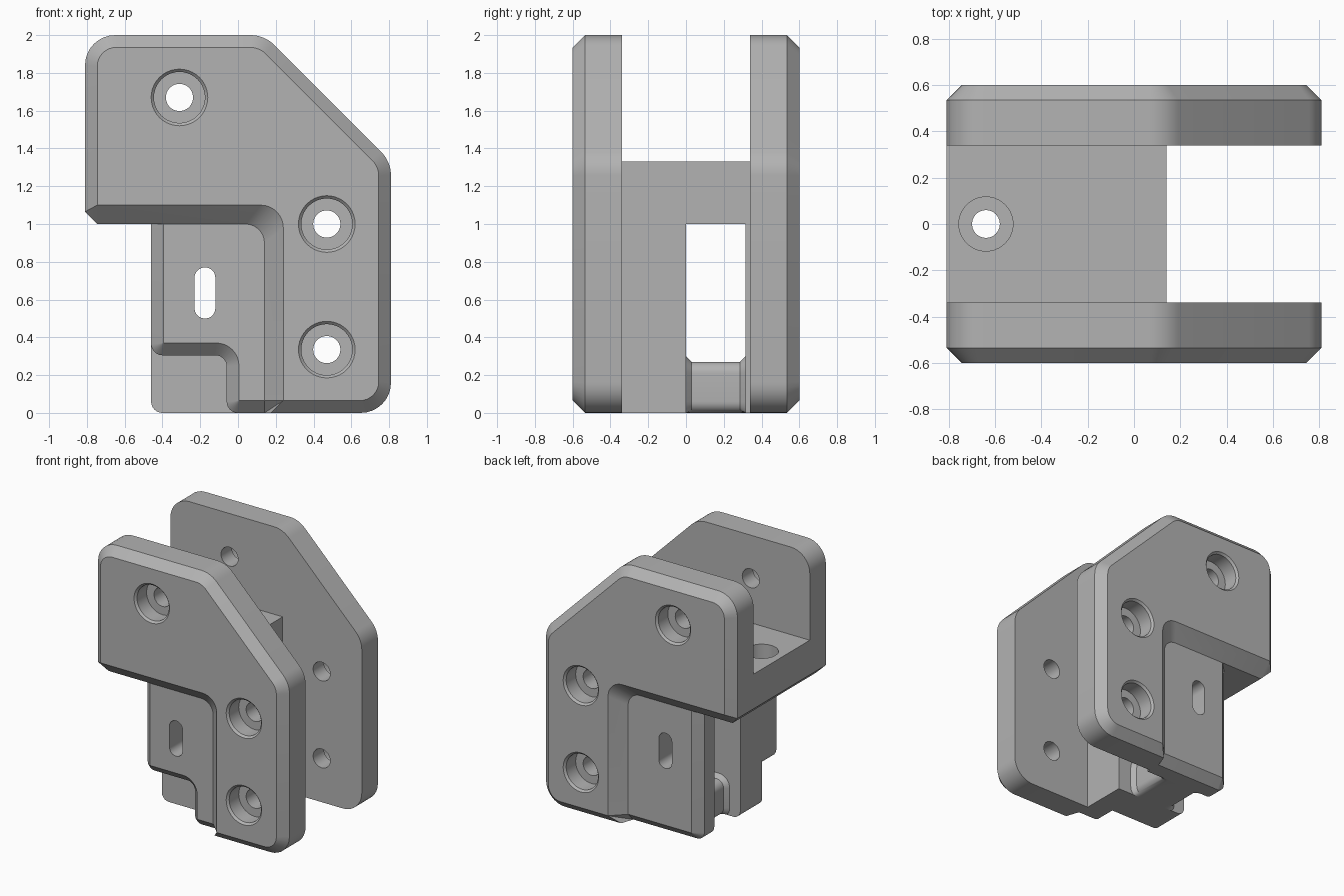
import bpy, bmesh, math
from mathutils import Vector

old = bpy.data.objects.get("Cube")
if old:
    bpy.data.objects.remove(old)

grey = bpy.data.materials.new("plain_grey")
grey.use_nodes = True
grey.diffuse_color = (0.45, 0.45, 0.45, 1)
grey.node_tree.nodes["Principled BSDF"].inputs["Base Color"].default_value = (0.45, 0.45, 0.45, 1)

BEVEL = 0.065   # outer edge chamfer
STEP = 0.5      # panel face distance from the centre
FACE = 0.6      # plate face distance from the centre
INNER = 0.34    # inner plate face
GAP = 0.315     # far side of the slot


def outline(corners, steps=8):
    """Corners (x, z, radius, depth) to rounded outline points (x, z, depth)."""
    pts = []
    for i, (x, z, r, d) in enumerate(corners):
        if r == 0:
            pts.append((x, z, d))
            continue
        c = Vector((x, z))
        a = (Vector(corners[i - 1][:2]) - c).normalized()
        b = (Vector(corners[(i + 1) % len(corners)][:2]) - c).normalized()
        half = a.angle(b) / 2
        mid = c + (a + b).normalized() * r / math.sin(half)
        start = c + a * r / math.tan(half) - mid
        end = c + b * r / math.tan(half) - mid
        sweep = math.pi - 2 * half
        for k in range(steps + 1):
            t = k / steps
            p = mid + (start * math.sin((1 - t) * sweep) + end * math.sin(t * sweep)) / math.sin(sweep)
            pts.append((p.x, p.y, d))
    return pts


def loft(name, rings, cutter=False):
    """Closed solid through rings of 3D points."""
    bm = bmesh.new()
    loops = [[bm.verts.new(p) for p in ring] for ring in rings]
    n = len(loops[0])
    for lo, hi in zip(loops, loops[1:]):
        for i in range(n):
            j = (i + 1) % n
            bm.faces.new((lo[i], lo[j], hi[j], hi[i]))
    bm.faces.new(loops[0])
    bm.faces.new(loops[-1])
    bmesh.ops.remove_doubles(bm, verts=bm.verts, dist=1e-5)
    bmesh.ops.recalc_face_normals(bm, faces=bm.faces)
    mesh = bpy.data.meshes.new(name)
    bm.to_mesh(mesh)
    bm.free()
    mesh.materials.append(grey)
    ob = bpy.data.objects.new(name, mesh)
    bpy.context.collection.objects.link(ob)
    ob.hide_render = cutter
    return ob


def flat(pts, y):
    return [(x, y, z) for x, z, _ in pts]


def chamfered(name, side, back, outer, inner, front):
    """Plate whose outer face is the inset outline."""
    o, i = outline(outer), outline(inner)
    return loft(name, [flat(o, side * back), [(x, side * d, z) for x, z, d in o], flat(i, side * front)])


def drill(x, v, profile, upright=False):
    """Round stepped cutter along y, or along z when upright."""
    rings = []
    for r, h in profile:
        ring = []
        for k in range(40):
            a = math.tau * k / 40
            p, q = x + r * math.cos(a), v + r * math.sin(a)
            ring.append((p, q, h) if upright else (p, h, q))
        rings.append(ring)
    return loft("hole_cutter", rings, True)


def cut(ob, cutters):
    """Subtract the cutters, then discard them."""
    for c in cutters:
        m = ob.modifiers.new("hole", "BOOLEAN")
        m.operation, m.solver, m.object = "DIFFERENCE", "EXACT", c
    mesh = bpy.data.meshes.new_from_object(ob.evaluated_get(bpy.context.evaluated_depsgraph_get()))
    ob.modifiers.clear()
    ob.data = mesh
    for c in cutters:
        bpy.data.objects.remove(c)


def slot_cutter():
    s = outline([(-.23, .5, .054, 0), (-.12, .5, .054, 0), (-.12, .77, .054, 0), (-.23, .77, .054, 0)])
    return loft("slot_cutter", [flat(s, -.7), flat(s, .7)], True)


parts = []

# Side plates with counterbored bolt holes
edge = FACE - BEVEL
plate_outer = [(-.81, 2, .16, edge), (.14, 2, .18, edge), (.81, 1.33, .18, edge), (.81, 0, .16, edge),
               (.175, 0, 0, edge), (.14, 0, 0, STEP - BEVEL), (.14, BEVEL, 0, STEP),
               (.14, 1, .1, STEP), (-.745, 1, 0, STEP), (-.81, 1.065, 0, edge)]
plate_inner = [(-.745, 1.935, .1, 0), (.113, 1.935, .12, 0), (.745, 1.303, .12, 0), (.745, BEVEL, .1, 0),
               (.24, BEVEL, 0, 0), (.24, BEVEL, 0, 0), (.24, BEVEL, 0, 0),
               (.24, 1.1, .12, 0), (-.745, 1.1, 0, 0), (-.745, 1.1, 0, 0)]
for side, name in ((-1, "front_plate"), (1, "back_plate")):
    plate = chamfered(name, side, INNER, plate_outer, plate_inner, FACE)
    bore = [(.16, .61), (.15, .6), (.135, .585), (.135, .47), (.072, .47), (.072, .3)]
    cut(plate, [drill(x, z, [(r, side * y) for r, y in bore])
                for x, z in ((-.31, 1.67), (.47, 1), (.47, .335))])
    parts.append(plate)

# Bridge between the plates, with an upright bolt hole
arm = outline([(-.81, 1.33, 0, 0), (.14, 1.33, 0, 0), (.14, 1, 0, 0), (-.745, 1, 0, 0), (-.81, 1.065, 0, 0)])
bridge = loft("bridge", [flat(arm, -INNER), flat(arm, INNER)])
cut(bridge, [drill(-.64, 0, [(.117, 1.4), (.117, 1.13), (.06, 1.13), (.06, .9)], True)])
parts.append(bridge)

# Thick front leg and its stepped front panel
low = STEP - BEVEL
leg = outline([(-.46, 1, 0, 0), (.14, 1, 0, 0), (.14, 0, 0, 0), (-.46, 0, .06, 0)])
front_leg = loft("front_leg", [flat(leg, -.265), flat(leg, 0)])
front_panel = chamfered(
    "front_panel", -1, .265,
    [(-.46, 1, 0, low), (.14, 1, 0, STEP), (.14, 0, 0, low), (-.06, 0, .06, low),
     (-.06, .305, .06, low), (-.46, .305, .06, low)],
    [(-.395, 1, 0, 0), (.14, 1, 0, 0), (.14, BEVEL, 0, 0), (.005, BEVEL, .002, 0),
     (.005, .37, .12, 0), (-.395, .37, .002, 0)], STEP)

# Thin back panel
back_panel = chamfered(
    "back_panel", 1, GAP,
    [(-.46, 1, 0, low), (.14, 1, 0, STEP), (.14, 0, 0, low), (-.46, 0, .06, low)],
    [(-.395, 1, 0, 0), (.14, 1, 0, 0), (.14, BEVEL, 0, 0), (-.395, BEVEL, .002, 0)], STEP)
for ob in (front_leg, front_panel, back_panel):
    cut(ob, [slot_cutter()])
    parts.append(ob)


# Flared rib across the slot
def rib_ring(y, g):
    pts = outline([(-.34 - g, .27 + g, .06 + g, 0), (g, .27 + g, .06 + g, 0),
                   (g, -g, .06 + g, 0), (-.34 - g, -g, .06 + g, 0)])
    return [(x, y, max(z, 0)) for x, z, _ in pts]


parts.append(loft("slot_rib", [rib_ring(0, .03), rib_ring(.03, 0), rib_ring(GAP - .03, 0), rib_ring(GAP, .03)]))

# Smooth the rounded corners, keep edges sharp
bpy.ops.object.select_all(action="DESELECT")
for ob in parts:
    ob.select_set(True)
bpy.context.view_layer.objects.active = parts[0]
bpy.ops.object.shade_smooth_by_angle(angle=math.radians(25))
